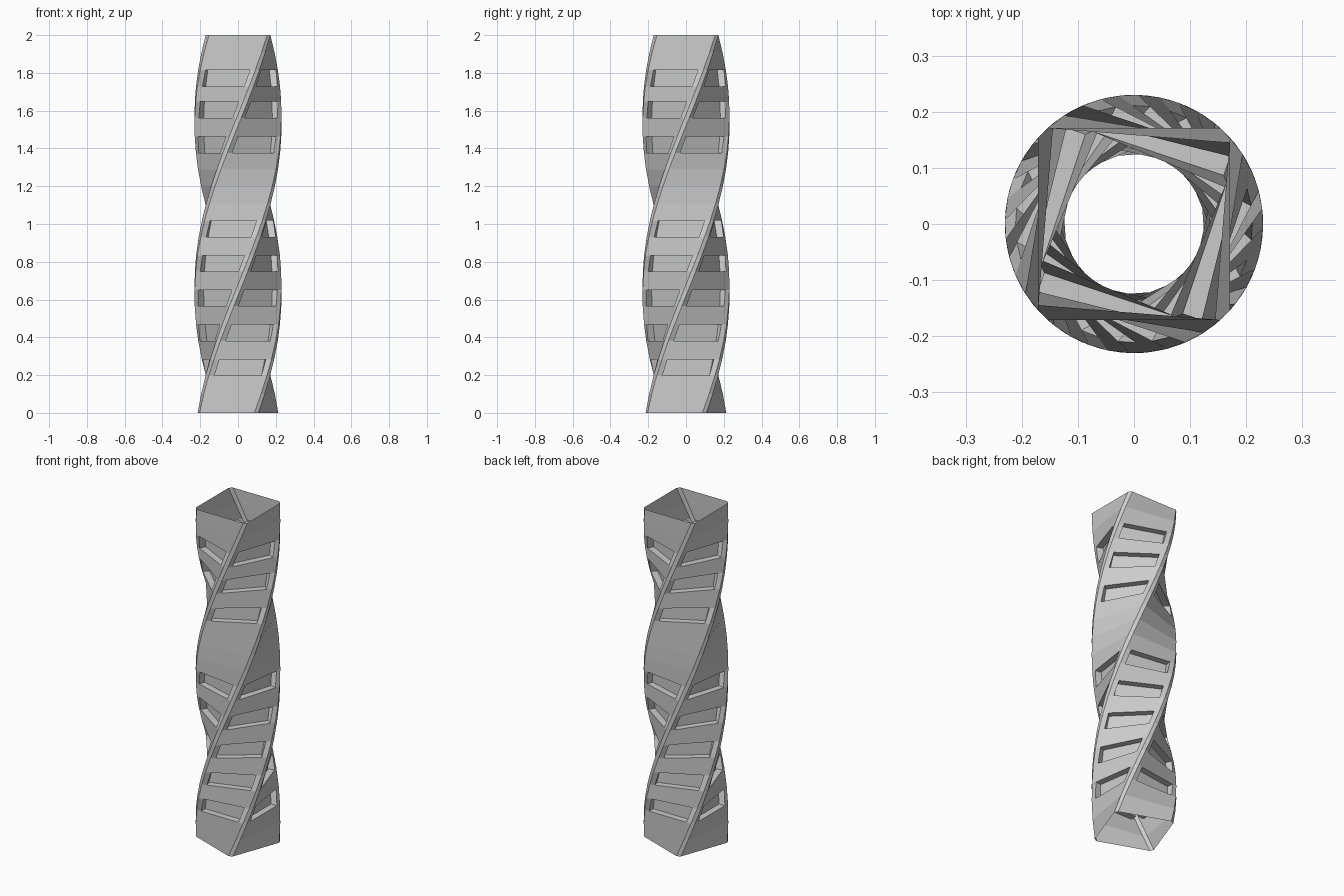
import bpy, bmesh
from math import radians, sin, cos

if "Cube" in bpy.data.objects:
    bpy.data.objects.remove(bpy.data.objects["Cube"])

HEIGHT, TWIST = 2.0, 200.0
APOTHEM, HALF = 0.171, 0.154      # wall distance from the axis, half width of a wall
SLOT, DEPTH = 0.124, 0.038        # half width and depth of the recessed windows
BANDS = [0.197, 0.381, 0.565, 0.748, 0.932, 1.377, 1.562, 1.729]
BAND_H = 0.086

# Ring levels: window bands plus plain storeys between them
levels = [(0.0, False), (0.1, False)]
for b in BANDS:
    levels += [(b, True), (b + BAND_H, False)]
levels += [(z, False) for z in (1.108, 1.198, 1.288, 1.907, HEIGHT)]
levels.sort()

bm = bmesh.new()


def point(side, u, d, z):
    """Vertex on a wall: u along it, d out from the axis, twisted by height."""
    a = radians(90 * side - 90 + TWIST * (z / HEIGHT - 1))
    return bm.verts.new((d * cos(a) - u * sin(a), d * sin(a) + u * cos(a), z))


def rect(side, z0, z1, u0, u1, d0=APOTHEM, d1=APOTHEM):
    """Wall strip running from (u0, d0) to (u1, d1)."""
    bm.faces.new([point(side, u0, d0, z0), point(side, u1, d1, z0),
                  point(side, u1, d1, z1), point(side, u0, d0, z1)])


for (z0, window), (z1, _) in zip(levels, levels[1:]):
    for s in range(4):
        # Chamfered corner strip
        rect(s, z0, z1, HALF, APOTHEM, APOTHEM, HALF)
        if not window:
            rect(s, z0, z1, -HALF, HALF)
            continue
        # Recessed window: margins, end walls, back, sill and lintel
        back = APOTHEM - DEPTH
        rect(s, z0, z1, -HALF, -SLOT)
        rect(s, z0, z1, SLOT, HALF)
        rect(s, z0, z1, -SLOT, -SLOT, APOTHEM, back)
        rect(s, z0, z1, -SLOT, SLOT, back, back)
        rect(s, z0, z1, SLOT, SLOT, back, APOTHEM)
        for z, sign in ((z0, 1), (z1, -1)):
            bm.faces.new([point(s, -SLOT * sign, APOTHEM, z), point(s, SLOT * sign, APOTHEM, z),
                          point(s, SLOT * sign, back, z), point(s, -SLOT * sign, back, z)])

bmesh.ops.remove_doubles(bm, verts=bm.verts, dist=1e-5)
mesh = bpy.data.meshes.new("twisted_tower")
bm.to_mesh(mesh)
bm.free()
tower = bpy.data.objects.new("twisted_tower", mesh)
bpy.context.collection.objects.link(tower)
